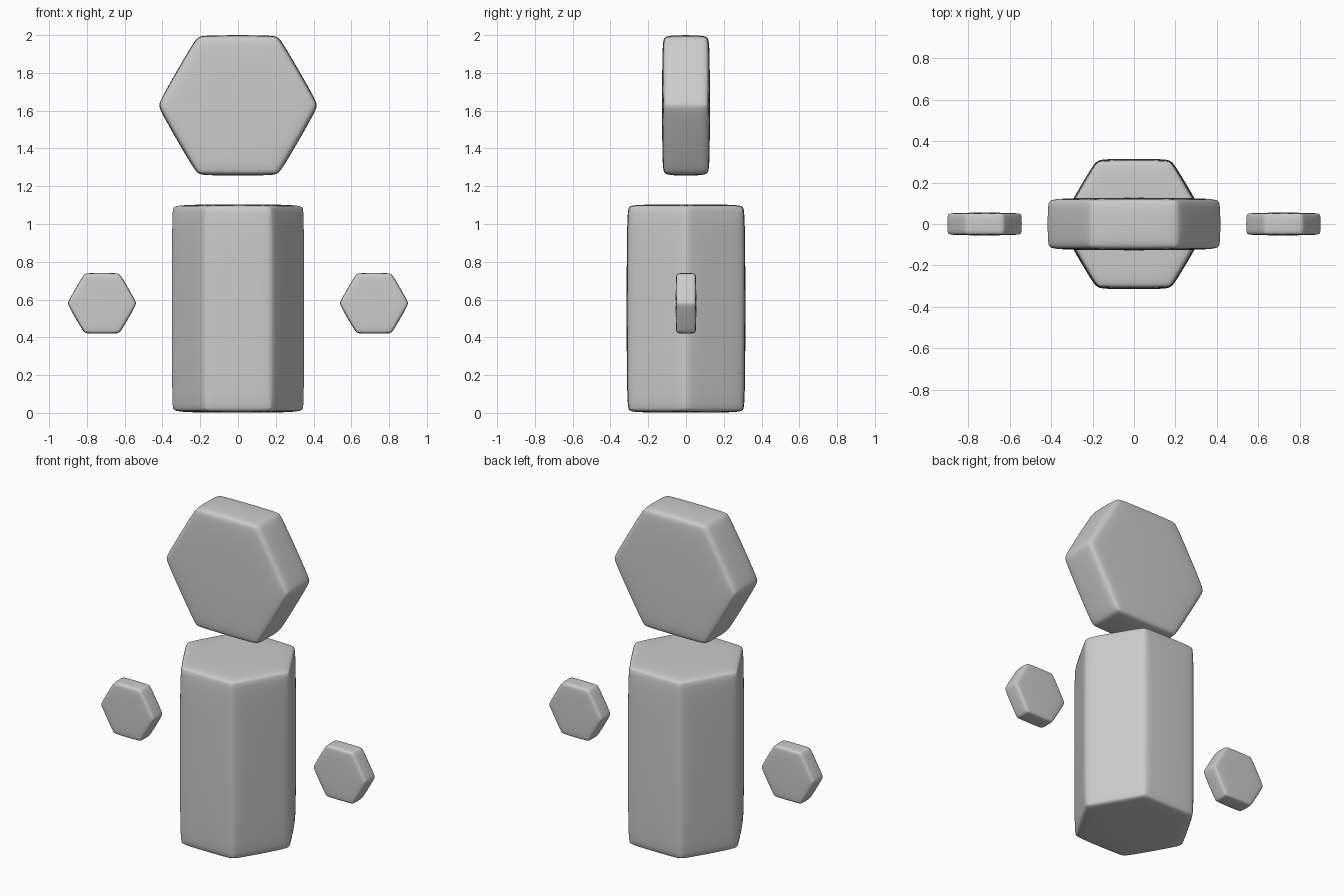
import bpy, bmesh
from math import cos, sin, pi

if "Cube" in bpy.data.objects:
    bpy.data.objects.remove(bpy.data.objects["Cube"])


def hex_block(name, radius, depth, centre, bevel, upright=False):
    """Soft six-sided prism with corners on +-x; axis is z if upright, else y."""
    bm = bmesh.new()
    rings = []
    for d in (-depth / 2, depth / 2):
        ring = []
        for i in range(6):
            a, b = radius * cos(i * pi / 3), radius * sin(i * pi / 3)
            ring.append(bm.verts.new((a, b, d) if upright else (a, d, b)))
        rings.append(ring)
        bm.faces.new(ring)
    for i in range(6):
        j = (i + 1) % 6
        bm.faces.new((rings[0][i], rings[0][j], rings[1][j], rings[1][i]))
    bmesh.ops.recalc_face_normals(bm, faces=bm.faces)
    for f in bm.faces:
        f.smooth = True
    mesh = bpy.data.meshes.new(name)
    bm.to_mesh(mesh)
    bm.free()
    ob = bpy.data.objects.new(name, mesh)
    ob.location = centre
    bpy.context.collection.objects.link(ob)
    # bevelled edges, then softened by subdivision
    bev = ob.modifiers.new("bevel", 'BEVEL')
    bev.width = bevel
    bev.segments = 2
    bev.limit_method = 'NONE'
    sub = ob.modifiers.new("soften", 'SUBSURF')
    sub.levels = sub.render_levels = 2
    return ob


# Torso and head
hex_block("torso", 0.364, 1.105, (0, 0, 0.5525), 0.04, upright=True)
hex_block("head", 0.43, 0.255, (0, 0, 1.628), 0.04)

# Floating hands
for side, name in ((-1, "hand_left"), (1, "hand_right")):
    hex_block(name, 0.186, 0.11, (side * 0.72, 0, 0.58), 0.02)
